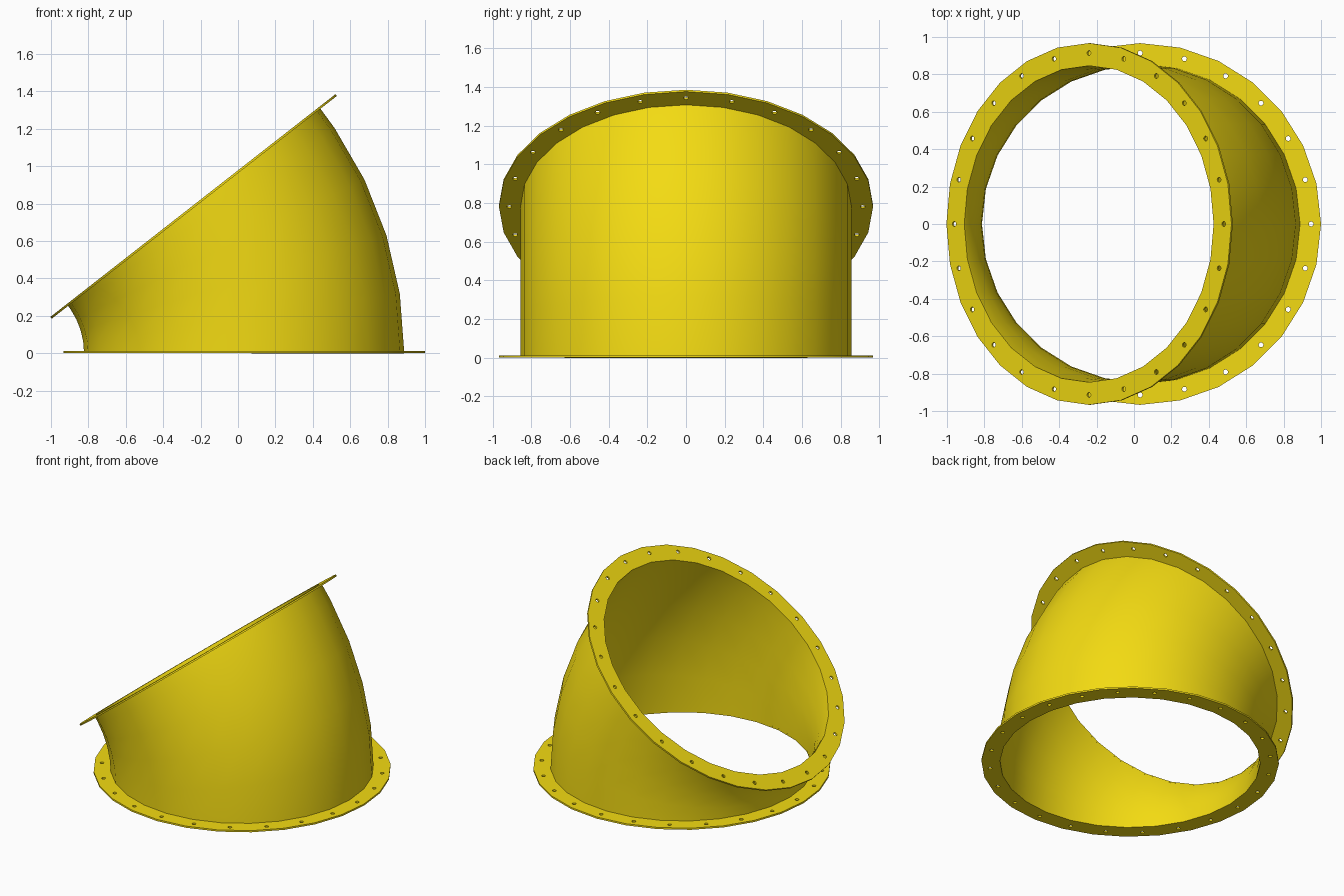
import bpy, bmesh
from math import sin, cos, pi, radians

if "Cube" in bpy.data.objects:
    bpy.data.objects.remove(bpy.data.objects["Cube"])

SIDES = 28            # facets around pipe and flanges
R_PIPE, R_IN, R_FLANGE, R_BOLTS = 0.856, 0.846, 0.967, 0.914
BEND = 1.275          # bend radius of the pipe centre line
CX = 0.033            # centre of the base flange
ANGLE = radians(38)
THICK = 0.012

mat = bpy.data.materials.new("yellow_paint")
mat.diffuse_color = (0.9, 0.71, 0.006, 1)
mat.use_nodes = True
mat.node_tree.nodes["Principled BSDF"].inputs["Base Color"].default_value = mat.diffuse_color


def on_bend(a):
    """Centre of the pipe at bend angle a."""
    return CX - BEND * (1 - cos(a)), 0, BEND * sin(a)


def add_circle(curve, cx, cy, r, n):
    s = curve.splines.new('POLY')
    s.points.add(n - 1)
    for i, p in enumerate(s.points):
        t = 2 * pi * i / n
        p.co = (cx + r * cos(t), cy + r * sin(t), 0, 1)
    s.use_cyclic_u = True


def make_flange(name, a, lift):
    # flat ring with 24 bolt holes, filled and extruded
    c = bpy.data.curves.new(name, 'CURVE')
    c.dimensions = '2D'
    c.fill_mode = 'BOTH'
    c.extrude = THICK / 2
    add_circle(c, 0, 0, R_FLANGE, SIDES)
    add_circle(c, 0, 0, R_IN, SIDES)
    for k in range(24):
        t = 2 * pi * k / 24
        add_circle(c, R_BOLTS * cos(t), R_BOLTS * sin(t), 0.013, 10)
    ob = bpy.data.objects.new(name, c)
    bpy.context.collection.objects.link(ob)
    x, y, z = on_bend(a)
    ob.location = (x - lift * sin(a), y, z + lift * cos(a))
    ob.rotation_euler = (0, -a, 0)
    c.materials.append(mat)
    bpy.ops.object.select_all(action='DESELECT')
    ob.select_set(True)
    bpy.context.view_layer.objects.active = ob
    bpy.ops.object.convert(target='MESH')


make_flange("base_flange", 0, THICK / 2)
make_flange("top_flange", ANGLE, 0)

# curved pipe wall swept along the bend
bm = bmesh.new()
rings = []
for deg in (0, 8.6, 17.2, 25.8, 34.4, 38):
    a = radians(deg)
    x, _, z = on_bend(a)
    ring = []
    for i in range(SIDES):
        t = 2 * pi * i / SIDES
        u = R_PIPE * cos(t)
        ring.append(bm.verts.new((x + u * cos(a), R_PIPE * sin(t), z + u * sin(a))))
    rings.append(ring)
for lo, hi in zip(rings, rings[1:]):
    for i in range(SIDES):
        j = (i + 1) % SIDES
        bm.faces.new((lo[i], lo[j], hi[j], hi[i])).smooth = True
me = bpy.data.meshes.new("pipe_bend")
bm.to_mesh(me)
bm.free()
me.materials.append(mat)
pipe = bpy.data.objects.new("pipe_bend", me)
bpy.context.collection.objects.link(pipe)
wall = pipe.modifiers.new("wall", 'SOLIDIFY')
wall.thickness = R_PIPE - R_IN
wall.offset = -1
bpy.ops.object.select_all(action='DESELECT')
pipe.select_set(True)
bpy.context.view_layer.objects.active = pipe
bpy.ops.object.modifier_apply(modifier="wall")
bpy.ops.object.shade_smooth_by_angle(angle=radians(30))
